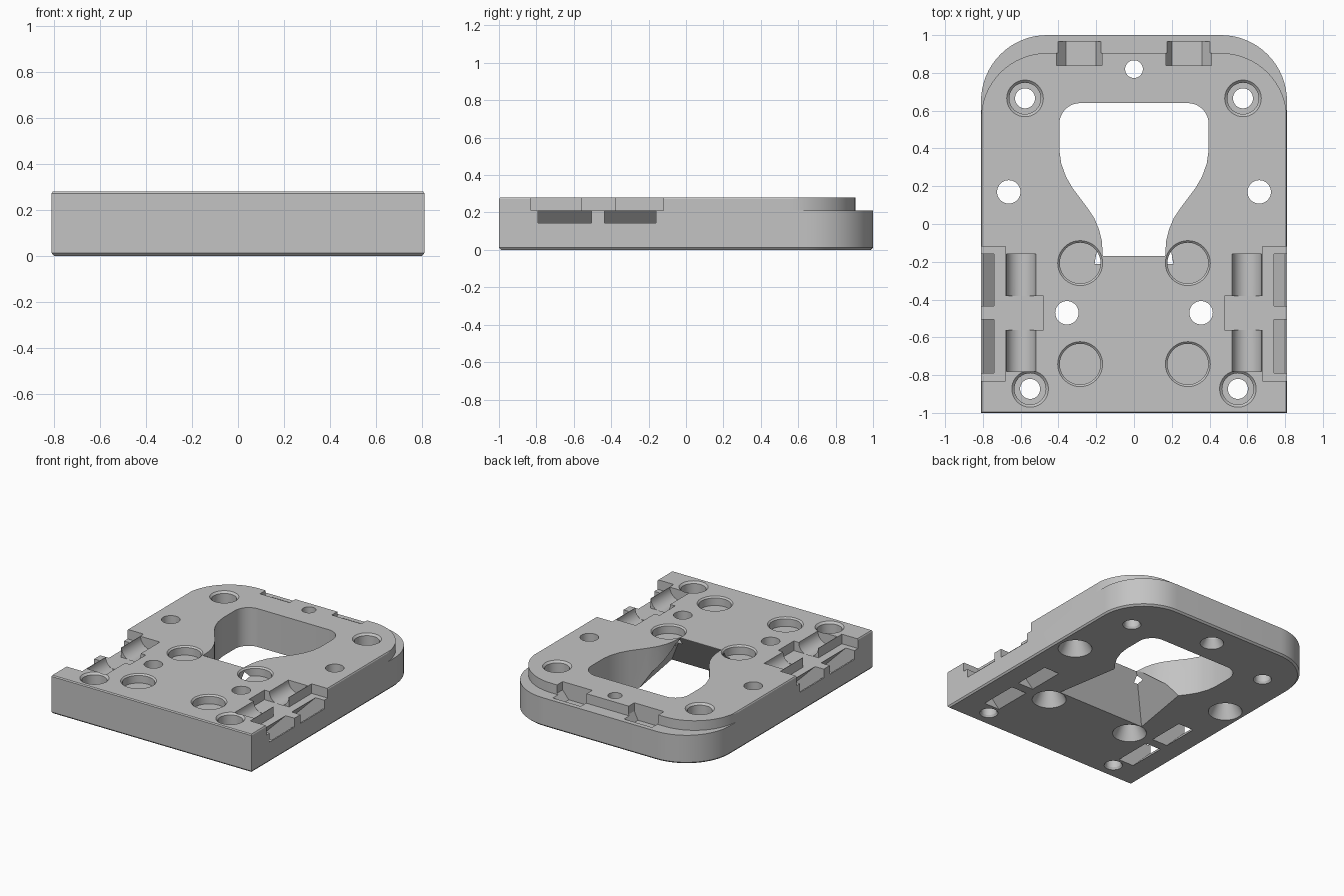
import bpy, bmesh
from math import sin, cos, pi, radians

old = bpy.data.objects.get("Cube")
if old:
    bpy.data.objects.remove(old, do_unlink=True)

grey = bpy.data.materials.new("plain grey")
grey.use_nodes = True
grey.diffuse_color = (0.55, 0.55, 0.55, 1)
grey.node_tree.nodes["Principled BSDF"].inputs["Base Color"].default_value = (0.55, 0.55, 0.55, 1)

H, W = 0.28, 0.81      # plate height and half width
LEDGE = 0.21           # height of the rear step and side rebates


def loft(name, rings):
    """Closed solid skinned through rings with equal point counts."""
    bm = bmesh.new()
    rows = [[bm.verts.new(p) for p in ring] for ring in rings]
    n = len(rows[0])
    for a, b in zip(rows, rows[1:]):
        for i in range(n):
            j = (i + 1) % n
            bm.faces.new((a[i], a[j], b[j], b[i]))
    bm.faces.new(rows[0][::-1])
    bm.faces.new(rows[-1])
    bmesh.ops.recalc_face_normals(bm, faces=bm.faces[:])
    mesh = bpy.data.meshes.new(name)
    bm.to_mesh(mesh)
    bm.free()
    mesh.materials.append(grey)
    ob = bpy.data.objects.new(name, mesh)
    bpy.context.collection.objects.link(ob)
    return ob


def arc(cx, cy, r, a0, a1, n=16):
    angles = [radians(a0 + (a1 - a0) * i / n) for i in range(n + 1)]
    return [(cx + r * cos(a), cy + r * sin(a)) for a in angles]


def prism(name, outline, z0, z1):
    return loft(name, [[(x, y, z) for x, y in outline] for z in (z0, z1)])


def side_prism(name, profile, y0, y1):
    return loft(name, [[(x, y, z) for x, z in profile] for y in (y0, y1)])


def box(name, x0, x1, y0, y1, z0, z1):
    return prism(name, [(x0, y0), (x1, y0), (x1, y1), (x0, y1)], z0, z1)


def bore(name, x, y, profile, n=40):
    """Round cutter from (radius, height) pairs."""
    return loft(name, [[(x + r * cos(2 * pi * i / n), y + r * sin(2 * pi * i / n), z)
                        for i in range(n)] for r, z in profile])


def cut(cutter):
    mod = plate.modifiers.new("cut", 'BOOLEAN')
    mod.operation = 'DIFFERENCE'
    mod.solver = 'EXACT'
    mod.object = cutter
    bpy.context.view_layer.objects.active = plate
    bpy.ops.object.modifier_apply(modifier=mod.name)
    bpy.data.objects.remove(cutter, do_unlink=True)


# Plate with rounded rear corners and chamfered rims
rim = [(-W, -1), (W, -1)] + arc(0.46, 0.65, 0.35, 0, 90) + arc(-0.46, 0.65, 0.35, 90, 180)
plate = loft("mounting_plate", [[(x * s, y * s, z) for x, y in rim] for z, s in
                                ((0, 0.988), (0.012, 1), (H - 0.008, 1), (H, 0.994))])

# Rear step
back = arc(0.46, 0.555, 0.35, 0, 90) + arc(-0.46, 0.555, 0.35, 90, 180)
cut(prism("step_cutter", [(0.85, 0.555)] + back + [(-0.85, 0.555), (-0.85, 1.1), (0.85, 1.1)],
          LEDGE, 0.4))

# Keyhole window
neck = [(0.165, -0.17), (0.17, -0.09), (0.185, -0.03), (0.21, 0.03), (0.25, 0.09),
        (0.325, 0.19), (0.36, 0.25), (0.385, 0.32), (0.395, 0.39)]
half = neck + arc(0.285, 0.53, 0.11, 0, 90, 10)
cut(prism("window_cutter", half + [(-x, y) for x, y in reversed(half)], -0.1, 0.4))

# Sloping pocket under the window lip
cut(loft("ramp_cutter", [
    [(-0.375, -0.363, -0.02), (0.375, -0.363, -0.02), (0.28, 0.21, -0.02), (-0.28, 0.21, -0.02)],
    [(-0.165, -0.17, H - 0.002), (0.165, -0.17, H - 0.002),
     (0.16, -0.15, H - 0.002), (-0.16, -0.15, H - 0.002)]]))

# Rear centre hole, countersunk from below
cut(bore("centre_hole", 0, 0.82, ((0.083, -0.01), (0.08, 0), (0.047, 0.06), (0.047, 0.4))))

for s in (1, -1):
    # Counterbored corner screws
    for x, y in ((0.577, 0.665), (0.55, -0.873)):
        cut(bore("corner_hole", s * x, y, ((0.066, -0.01), (0.062, 0), (0.053, 0.015), (0.053, 0.17),
                                           (0.083, 0.17), (0.083, H - 0.014), (0.097, H), (0.097, 0.4))))
    # Screw holes countersunk from below
    for x, y in ((0.663, 0.17), (0.355, -0.47)):
        cut(bore("screw_hole", s * x, y, ((0.12, -0.01), (0.115, 0), (0.062, 0.1), (0.062, 0.4))))
    # Shallow round pockets
    for y in (-0.207, -0.742):
        cut(bore("round_pocket", s * 0.285, y, ((0.108, H - 0.065), (0.108, H - 0.01),
                                                (0.119, H), (0.119, 0.4))))
    # Side rebate, its cross arm and the curved groove
    cut(box("rebate", s * 0.68, s * 0.9, -0.83, -0.12, LEDGE, 0.4))
    cut(box("cross_arm", s * 0.48, s * 0.9, -0.56, -0.38, LEDGE, 0.4))
    groove = arc(0.598, H, 0.078, 180, 360) + [(0.676, 0.4), (0.52, 0.4)]
    for y0, y1 in ((-0.78, -0.56), (-0.38, -0.16)):
        cut(side_prism("groove", [(s * x, z) for x, z in groove], y0, y1))
    # Strap channels from the side to the underside
    channel = [(0.9, LEDGE + 0.01), (0.75, LEDGE + 0.01), (0.53, 0), (0.53, -0.05),
               (0.655, -0.05), (0.655, 0), (0.8, 0.145), (0.9, 0.145)]
    for y0, y1 in ((-0.79, -0.505), (-0.435, -0.16)):
        cut(side_prism("channel", [(s * x, z) for x, z in channel], y0, y1))
    # Rear catch notches
    notch = [(0.17, 0.4), (0.17, 0.22), (0.2, 0.16), (0.36, 0.16), (0.41, 0.22), (0.41, 0.4)]
    cut(side_prism("notch", [(s * x, z) for x, z in notch], 0.84, 0.965))

# Smooth round walls, keep edges crisp
bpy.ops.object.select_all(action='DESELECT')
plate.select_set(True)
bpy.context.view_layer.objects.active = plate
bpy.ops.object.shade_smooth_by_angle(angle=radians(25))
